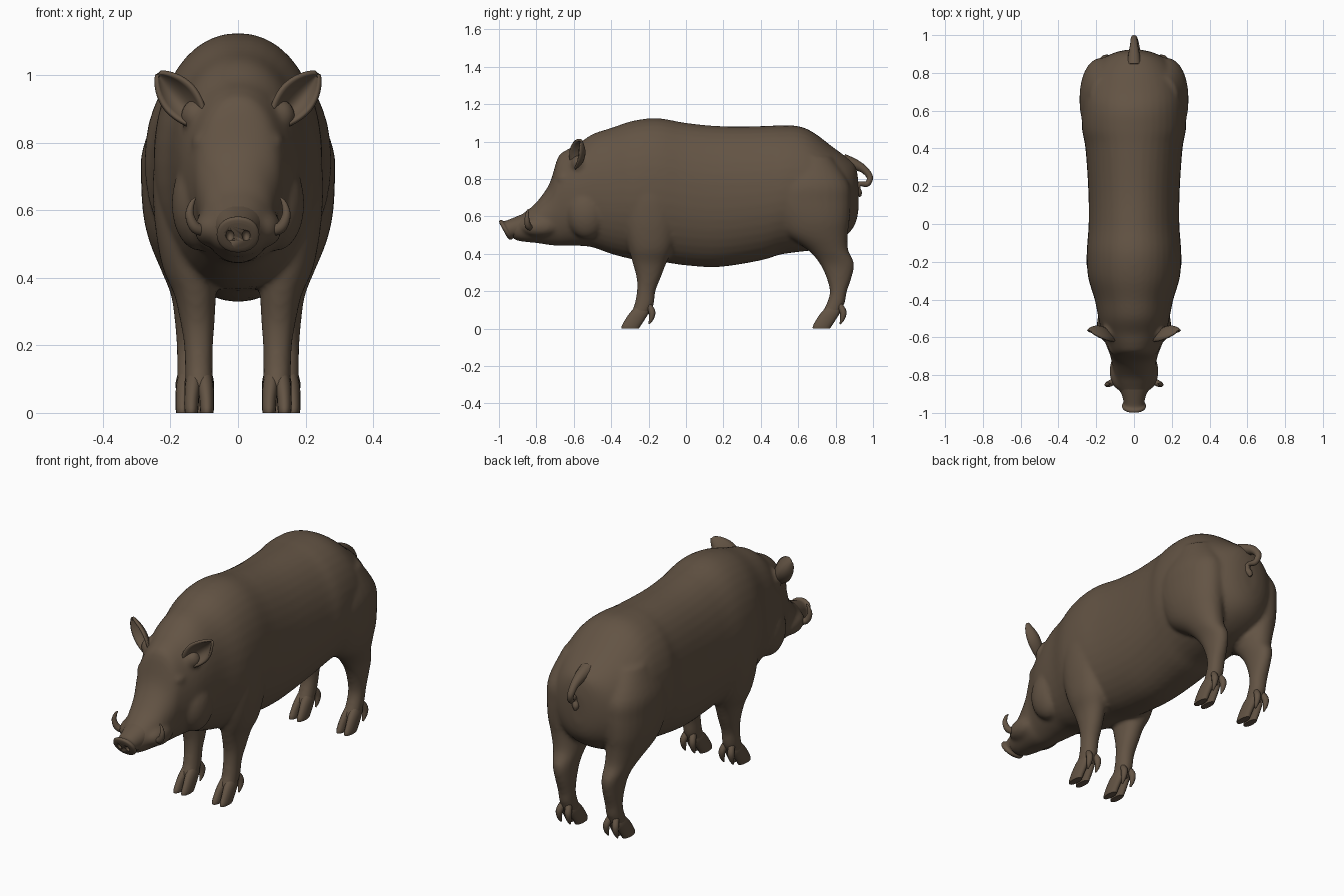
import bpy, bmesh, math
from mathutils import Vector

if "Cube" in bpy.data.objects:
    bpy.data.objects.remove(bpy.data.objects["Cube"])

brown = bpy.data.materials.new("dark brown hide")
brown.diffuse_color = (0.125, 0.088, 0.058, 1)
brown.use_nodes = True
brown.node_tree.nodes["Principled BSDF"].inputs["Base Color"].default_value = brown.diffuse_color


def spline(rows, steps):
    """Catmull-Rom interpolation of rows of numbers."""
    out = []
    for i in range(len(rows) - 1):
        p0, p1 = rows[max(i - 1, 0)], rows[i]
        p2, p3 = rows[i + 1], rows[min(i + 2, len(rows) - 1)]
        for k in range(steps):
            t = k / steps
            out.append([0.5 * (2 * b + (c - a) * t + (2 * a - 5 * b + 4 * c - d) * t * t
                               + (3 * b - a - 3 * c + d) * t ** 3)
                        for a, b, c, d in zip(p0, p1, p2, p3)])
    return out + [list(rows[-1])]


def skin(bm, rings):
    """Join rings of points into a capped surface."""
    rings = [[bm.verts.new(p) for p in r] for r in rings]
    n = len(rings[0])
    for r, s in zip(rings, rings[1:]):
        for i in range(n):
            bm.faces.new((r[i], r[(i + 1) % n], s[(i + 1) % n], s[i]))
    bm.faces.new(rings[0])
    bm.faces.new(rings[-1])


def loft(bm, sections, n=32, steps=4):
    """Sections: x, y, z, half width, half height, tilt of the section about x."""
    rings = []
    for x, y, z, a, b, t in spline(sections, steps):
        ring = []
        for i in range(n):
            w = math.tau * i / n
            c, s = math.cos(w), math.sin(w)
            c, s = (math.copysign(abs(v) ** 0.94, v) for v in (c, s))
            ring.append((x + a * c, y - b * s * math.sin(t), z + b * s * math.cos(t)))
        rings.append(ring)
    skin(bm, rings)


def tube(bm, points, n=12, steps=5):
    """Points: x, y, z, radius."""
    pts = spline(points, steps)
    rings = []
    for i, p in enumerate(pts):
        d = Vector(pts[min(i + 1, len(pts) - 1)][:3]) - Vector(pts[max(i - 1, 0)][:3])
        u = d.cross(Vector((1, 0.1, 0))).normalized()
        v = d.cross(u).normalized()
        rings.append([Vector(p[:3]) + p[3] * (math.cos(k * math.tau / n) * u + math.sin(k * math.tau / n) * v)
                      for k in range(n)])
    skin(bm, rings)


def ball(bm, centre, size):
    new = bmesh.ops.create_uvsphere(bm, u_segments=20, v_segments=12, radius=1)["verts"]
    bmesh.ops.scale(bm, vec=size, verts=new)
    bmesh.ops.translate(bm, vec=centre, verts=new)


def finish(name, bm, mirror=False):
    bmesh.ops.recalc_face_normals(bm, faces=bm.faces)
    me = bpy.data.meshes.new(name)
    bm.to_mesh(me)
    bm.free()
    me.materials.append(brown)
    ob = bpy.data.objects.new(name, me)
    bpy.context.collection.objects.link(ob)
    bpy.context.view_layer.objects.active = ob
    bpy.ops.object.select_all(action='DESELECT')
    ob.select_set(True)
    bpy.ops.object.shade_smooth_by_angle(angle=math.radians(50))
    if mirror:
        ob.modifiers.new("mirror", 'MIRROR')
    return ob


# Trunk and head: y, top, bottom, half width
trunk = [(.922, .79, .63, .04), (.905, .87, .56, .11), (.86, .915, .50, .185), (.78, .975, .45, .24),
         (.68, 1.05, .42, .268), (.6, 1.083, .41, .275), (.5, 1.087, .395, .275), (.4, 1.083, .365, .257),
         (.18, 1.083, .33, .242), (0, 1.10, .338, .24), (-.15, 1.125, .36, .25), (-.28, 1.112, .37, .243),
         (-.4, 1.073, .40, .208), (-.5, 1.04, .435, .188), (-.58, .985, .443, .17), (-.64, .955, .443, .148),
         (-.685, .915, .443, .13), (-.73, .775, .447, .118), (-.8, .675, .458, .103), (-.85, .632, .463, .088),
         (-.89, .602, .468, .072), (-.925, .575, .48, .055)]
bm = bmesh.new()
loft(bm, [(0, y, (t + b) / 2, w, (t - b) / 2, 0) for y, t, b, w in trunk], 40)

# Legs with shoulders and thighs: z, y, half depth, x, half width
front_leg = [(.82, -.19, .07, .15, .07), (.72, -.19, .13, .16, .09), (.6, -.19, .145, .155, .095),
             (.5, -.19, .135, .15, .088), (.42, -.19, .115, .14, .08), (.35, -.195, .09, .127, .062),
             (.27, -.2, .064, .12, .051), (.2, -.213, .05, .117, .043), (.13, -.224, .052, .116, .041),
             (.07, -.25, .05, .115, .04)]
hind_leg = [(.92, .66, .12, .14, .09), (.78, .66, .21, .165, .118), (.68, .66, .22, .17, .117),
            (.58, .68, .195, .17, .11), (.5, .70, .165, .165, .095), (.42, .76, .108, .155, .072),
            (.35, .806, .093, .146, .053), (.28, .818, .07, .142, .046), (.2, .815, .046, .14, .042),
            (.14, .802, .048, .14, .041), (.07, .77, .05, .14, .041)]
for leg in (front_leg, hind_leg):
    for side in (-1, 1):
        loft(bm, [(side * x, y, z, w, d, math.pi / 2) for z, y, d, x, w in leg], 28)

# Brows, cheeks, jowls and lips
for side in (-1, 1):
    ball(bm, (side * .098, -.645, .80), (.04, .05, .035))
    ball(bm, (side * .115, -.53, .62), (.082, .11, .14))
    ball(bm, (side * .075, -.78, .545), (.055, .1, .055))
    ball(bm, (side * .125, -.57, .88), (.045, .045, .05))
body = finish("body", bm)
m = body.modifiers.new("blend", 'REMESH')
m.mode = 'VOXEL'
m.voxel_size = 0.011
m.use_smooth_shade = True
m = body.modifiers.new("soften", 'SMOOTH')
m.factor = 0.5
m.iterations = 7

# Snout with a flared disc and nostrils
bm = bmesh.new()
loft(bm, [(0, -.85, .548, .08, .07, .2), (0, -.91, .535, .062, .058, .4), (0, -.945, .531, .055, .051, .5),
          (0, -.96, .529, .063, .06, .5), (0, -.972, .526, .06, .056, .5), (0, -.976, .524, .045, .042, .5)])
snout = finish("snout", bm)
bm = bmesh.new()
for side in (-1, 1):
    ball(bm, (side * .024, -.978, .525), (.012, .02, .017))
holes = finish("nostril_cutter", bm)
holes.hide_render = True
holes.hide_viewport = True
holes.display_type = 'WIRE'
m = snout.modifiers.new("nostrils", 'BOOLEAN')
m.operation = 'DIFFERENCE'
m.solver = 'EXACT'
m.object = holes

# Eyes
bm = bmesh.new()
ball(bm, (.112, -.665, .755), (.018, .018, .016))
finish("eyes", bm, True)

# Tusks
bm = bmesh.new()
tube(bm, [(.085, -.82, .54, .018), (.125, -.843, .548, .017), (.143, -.85, .585, .013),
          (.137, -.848, .62, .008), (.125, -.845, .638, .002)])
finish("tusks", bm, True)

# Ears: cupped leaves opening forwards
bm = bmesh.new()
base, tip = Vector((.125, -.575, .875)), Vector((.236, -.56, 1.005))
across = Vector((.7, .35, -.6)).normalized()
rows = []
for s, w in spline([(0, .036), (.2, .05), (.45, .056), (.7, .046), (.9, .025), (1, .006)], 3):
    rows.append([bm.verts.new(base.lerp(tip, s) + across * w * v
                              + Vector((0, -.9 * w * v * v + .022 * math.sin(s * math.pi), 0)))
                 for v in [k / 5 - 1 for k in range(11)]])
for r, q in zip(rows, rows[1:]):
    for i in range(10):
        bm.faces.new((r[i], r[i + 1], q[i + 1], q[i]))
ears = finish("ears", bm, True)
m = ears.modifiers.new("thickness", 'SOLIDIFY')
m.thickness = 0.012
m.offset = 0

# Tail
bm = bmesh.new()
tube(bm, [(0, .84, .895, .04), (0, .90, .878, .03), (0, .95, .852, .021), (0, .983, .81, .017),
          (.008, .968, .773, .015), (.018, .93, .774, .013), (.018, .915, .75, .018),
          (.01, .925, .725, .017), (.008, .932, .706, .005)])
finish("tail", bm)

# Cloven hooves and dewclaws
for name, x, dy in (("front_hooves", .115, 0), ("hind_hooves", .141, 1.022)):
    bm = bmesh.new()
    for s in (-1, 1):
        toe = [(.12, -.232, .035, .014, .02), (.085, -.25, .05, .018, .024), (.045, -.275, .052, .022, .022),
               (.015, -.293, .05, .023, .021), (0, -.298, .046, .023, .019)]
        loft(bm, [(x + s * o, y + dy, z, w, d, math.pi / 2) for z, y, d, o, w in toe], 16)
        tube(bm, [(x + s * .018, -.2 + dy, .125, .016), (x + s * .026, -.182 + dy, .09, .018),
                  (x + s * .028, -.185 + dy, .055, .013), (x + s * .027, -.198 + dy, .025, .004)], 10)
    finish(name, bm, True)
